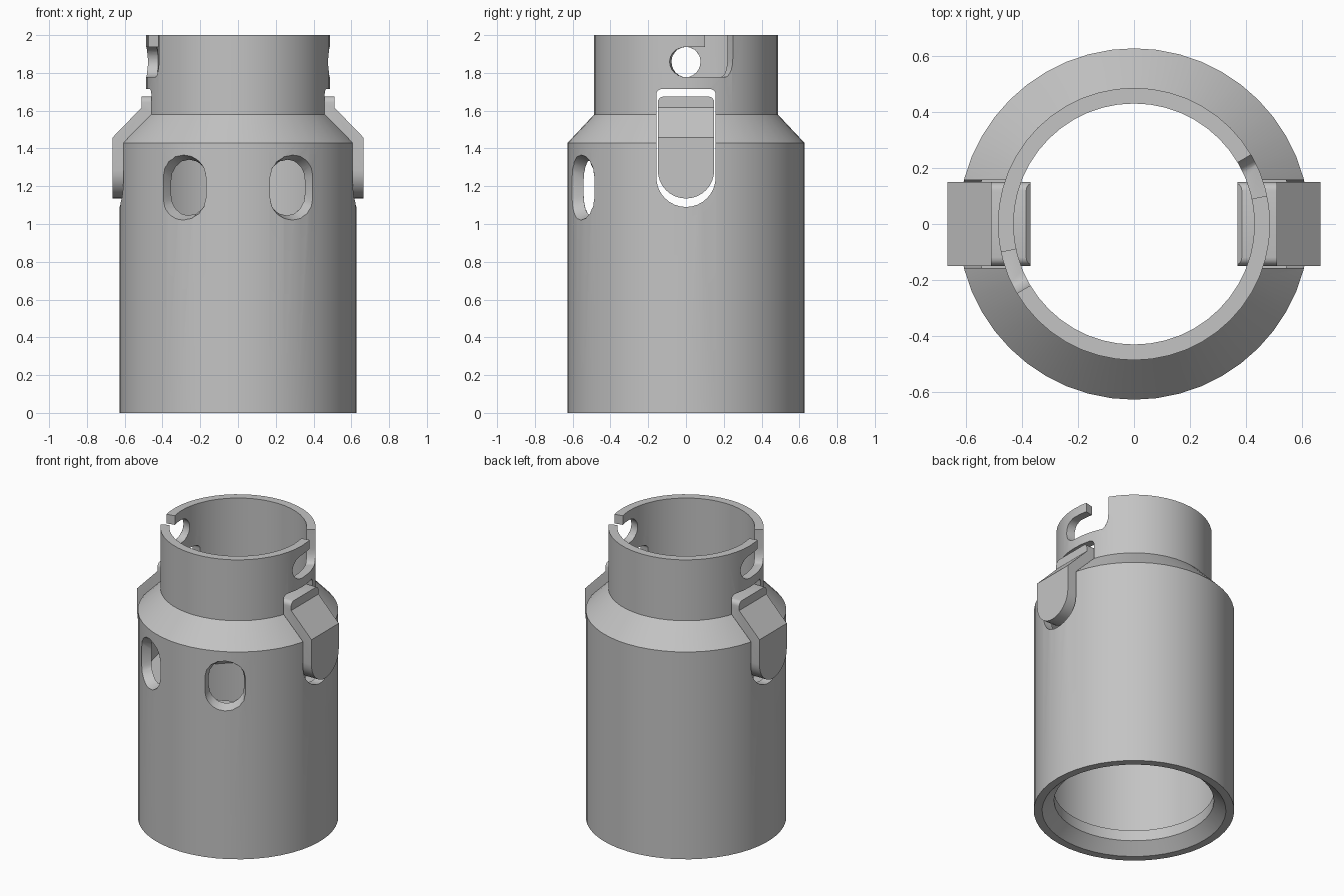
import bpy, bmesh, math
from mathutils import Matrix

if "Cube" in bpy.data.objects:
    bpy.data.objects.remove(bpy.data.objects["Cube"], do_unlink=True)

grey = bpy.data.materials.new("plain grey")
grey.use_nodes = True
COLOUR = (0.55, 0.55, 0.55, 1)
grey.diffuse_color = COLOUR
grey.node_tree.nodes["Principled BSDF"].inputs["Base Color"].default_value = COLOUR


def make_object(name, bm):
    bmesh.ops.recalc_face_normals(bm, faces=bm.faces)
    mesh = bpy.data.meshes.new(name)
    bm.to_mesh(mesh)
    bm.free()
    mesh.materials.append(grey)
    obj = bpy.data.objects.new(name, mesh)
    bpy.context.collection.objects.link(obj)
    return obj


def loft(name, ring_a, ring_b):
    """Closed solid between two matching rings of points."""
    bm = bmesh.new()
    a = [bm.verts.new(p) for p in ring_a]
    b = [bm.verts.new(p) for p in ring_b]
    bm.faces.new(a)
    bm.faces.new(b)
    for i in range(len(a)):
        j = (i + 1) % len(a)
        bm.faces.new((a[i], a[j], b[j], b[i]))
    return make_object(name, bm)


def lathe(name, profile, sides):
    bm = bmesh.new()
    rings = []
    for i in range(sides):
        t = 2 * math.pi * i / sides
        rings.append([bm.verts.new((r * math.cos(t), r * math.sin(t), z)) for r, z in profile])
    for i in range(sides):
        p, q = rings[i], rings[(i + 1) % sides]
        for k in range(len(profile)):
            m = (k + 1) % len(profile)
            bm.faces.new((p[k], q[k], q[m], p[m]))
    return make_object(name, bm)


def arc(cx, cy, r, start, end, steps, squash=1):
    return [(cx + r * squash * math.cos(math.radians(start + (end - start) * i / steps)),
             cy + r * math.sin(math.radians(start + (end - start) * i / steps)))
            for i in range(steps + 1)]


def tab_outline(half, low, high, corner):
    """Upright tab: half-round bottom, small rounded top corners."""
    return (arc(0, low + half, half, 180, 360, 16)
            + arc(half - corner, high - corner, corner, 0, 90, 4)
            + arc(corner - half, high - corner, corner, 90, 180, 4))


def boolean(obj, cutter, operation="DIFFERENCE"):
    mod = obj.modifiers.new("cut", "BOOLEAN")
    mod.operation = operation
    mod.solver = "EXACT"
    mod.object = cutter
    bpy.context.view_layer.objects.active = obj
    bpy.ops.object.modifier_apply(modifier=mod.name)
    bpy.data.objects.remove(cutter, do_unlink=True)


def turn(obj, angle):
    obj.data.transform(Matrix.Rotation(angle, 4, "Z"))
    return obj


# Stepped hollow sleeve with a bottom lip and an inner ledge below the windows
body = lathe("sleeve_body", [
    (0.575, 0), (0.627, 0), (0.627, 1.43), (0.486, 1.58), (0.486, 2), (0.43, 2),
    (0.43, 1.54), (0.565, 1.4), (0.565, 1.0), (0.43, 1.0), (0.43, 0.93), (0.565, 0.8),
    (0.565, 0.144), (0.5, 0.144), (0.5, 0.07)], 48)


# Tapered oval windows on the front
def window_ring(radius):
    w = 0.13 + (radius - 0.625) * 0.25
    h = 0.172 + (radius - 0.625) * 0.4
    end = 0.11
    pts = (arc(0, h - end, end, 0, 180, 8, squash=w / end)
           + arc(0, end - h, end, 180, 360, 8, squash=w / end))
    return [(u, -radius, 1.193 + v) for u, v in pts]


for side in (-1, 1):
    cutter = loft("window_cutter", window_ring(0.7), window_ring(0.5))
    boolean(body, turn(cutter, side * math.radians(27.5)))

# Hooked locking slots in the neck, as angle and height
hook = (arc(0, 1.857, 0.08, 90, 270, 12, squash=2.25)
        + arc(0.435, 1.877, 0.1, 270, 360, 6)
        + [(0.535, 2.1), (0.21, 2.1), (0.21, 1.937)])

for half_turn in (0, math.pi):
    # Locking slot
    rings = [[(r * math.cos(t), r * math.sin(t), z) for t, z in hook] for r in (0.3, 0.7)]
    boolean(body, turn(loft("slot_cutter", *rings), half_turn))
    # Opening around the latch
    opening = tab_outline(0.157, 1.09, 1.715, 0.03)
    rings = [[(x, y, z) for y, z in opening] for x in (0.3, 0.8)]
    boolean(body, turn(loft("opening_cutter", *rings), half_turn))

# Bent latches standing in the side openings, following the shoulder
latch_profile = [(0.37, 1.66), (0.385, 1.675), (0.51, 1.675), (0.51, 1.617), (0.665, 1.457),
                 (0.665, 1.1), (0.575, 1.1), (0.575, 1.42), (0.46, 1.54), (0.37, 1.54)]
latches = []
for name, half_turn in (("left_latch", 0), ("right_latch", math.pi)):
    latch = loft(name, *[[(x, y, z) for x, z in latch_profile] for y in (-0.2, 0.2)])
    outline = tab_outline(0.149, 1.135, 1.675, 0.03)
    trim = loft("latch_trim", *[[(x, y, z) for y, z in outline] for x in (0.3, 0.8)])
    boolean(latch, trim, "INTERSECT")
    latches.append(turn(latch, half_turn))

# Smooth round walls, crisp edges
bpy.ops.object.select_all(action="DESELECT")
for obj in [body] + latches:
    obj.select_set(True)
bpy.context.view_layer.objects.active = body
bpy.ops.object.shade_smooth_by_angle(angle=math.radians(25))
